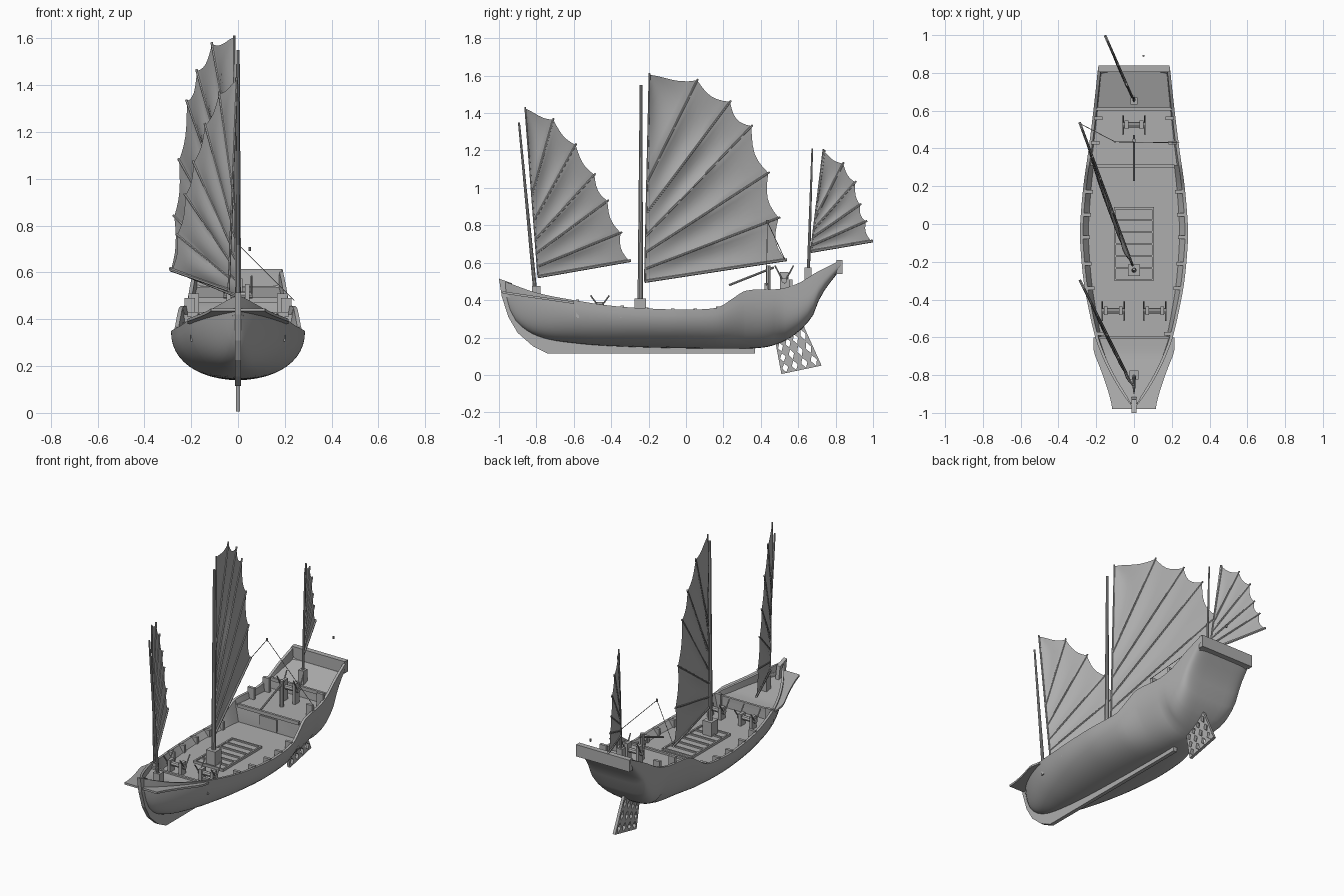
import bpy, bmesh, math
from mathutils import Vector

if "Cube" in bpy.data.objects:
    bpy.data.objects.remove(bpy.data.objects["Cube"])

wood = bpy.data.materials.new("plain grey")
wood.use_nodes = True
GREY = (0.42, 0.42, 0.42, 1)
wood.diffuse_color = GREY
wood.node_tree.nodes["Principled BSDF"].inputs["Base Color"].default_value = GREY


def finish(name, bm, smooth=False, fix=True):
    if fix:
        bmesh.ops.recalc_face_normals(bm, faces=bm.faces)
    me = bpy.data.meshes.new(name)
    bm.to_mesh(me)
    bm.free()
    ob = bpy.data.objects.new(name, me)
    bpy.context.collection.objects.link(ob)
    me.materials.append(wood)
    if smooth:
        bpy.ops.object.select_all(action='DESELECT')
        ob.select_set(True)
        bpy.context.view_layer.objects.active = ob
        bpy.ops.object.shade_smooth_by_angle(angle=math.radians(35))
    return ob


def box(name, lo, hi):
    bm = bmesh.new()
    bmesh.ops.create_cube(bm, size=1)
    for v in bm.verts:
        v.co = Vector([a + (b - a) * (c + 0.5) for a, b, c in zip(lo, hi, v.co)])
    return finish(name, bm)


def rod(name, a, b, r1, r2=None, sides=8):
    a, b = Vector(a), Vector(b)
    bm = bmesh.new()
    bmesh.ops.create_cone(bm, cap_ends=True, segments=sides, radius1=r1,
                          radius2=r1 if r2 is None else r2, depth=(b - a).length)
    turn = (b - a).to_track_quat('Z', 'Y')
    for v in bm.verts:
        v.co = turn @ v.co + (a + b) / 2
    return finish(name, bm, True)


def slab(name, outline, half):
    """Plate in the y-z plane, thick along x."""
    bm = bmesh.new()
    f = bm.faces.new([bm.verts.new((-half, y, z)) for y, z in outline])
    out = bmesh.ops.extrude_face_region(bm, geom=[f])
    for v in out["geom"]:
        if isinstance(v, bmesh.types.BMVert):
            v.co.x = half
    return finish(name, bm)


def interp(table, y):
    """Smooth curve through (y, value) points."""
    n = len(table)
    def slope(i):
        (a, p), (b, q) = table[max(i - 1, 0)], table[min(i + 1, n - 1)]
        return (q - p) / (b - a)
    y = min(max(y, table[0][0]), table[-1][0])
    i = next(k for k in range(n - 1) if y <= table[k + 1][0])
    (a, p), (b, q) = table[i], table[i + 1]
    h, t = b - a, (y - a) / (b - a)
    return ((1 + 2 * t) * (1 - t) ** 2 * p + t * t * (3 - 2 * t) * q
            + h * t * (1 - t) * ((1 - t) * slope(i) - t * slope(i + 1)))


RAIL = [(-.97, .5), (-.8, .44), (-.6, .4), (-.4, .37), (-.2, .355), (0, .35), (.17, .36),
        (.23, .395), (.32, .45), (.5, .46), (.6, .49), (.7, .55), (.83, .615)]
KEEL = [(-.97, .42), (-.92, .3), (-.8, .21), (-.6, .17), (-.3, .15), (.2, .14), (.4, .145),
        (.5, .17), (.6, .23), (.68, .32), (.72, .42), (.83, .57)]
BEAM = [(-.97, .008), (-.9, .06), (-.8, .12), (-.7, .168), (-.6, .205), (-.45, .24), (-.3, .267),
        (-.1, .285), (0, .285), (.2, .268), (.4, .24), (.6, .215), (.83, .19)]


def deck(y):
    if y < -.6:
        return .375 + max(0, -.68 - y) * .15
    if y < .31:
        return .315
    return .42 if y < .61 else .48 + (y - .61) * .3


# Hull with bulwarks and stepped decks, lofted along the length
bm = bmesh.new()
STEPS = 12
stations = sorted([-.97 + .03 * i for i in range(60)] + [-.601, -.599, .309, .311, .609, .611, .83])
rings = []
for y in stations:
    top, low, w, d = interp(RAIL, y), interp(KEEL, y), interp(BEAM, y), deck(y)
    n = 2.2 + 3 * min(1, max(0, (y - .5) / .2))
    half = [(w * (1 - .06 * (1 - f)) if f > 1 else w * math.sin(f * math.pi / 2) ** (2 / n),
             top - (top - low) * abs(math.cos(f * math.pi / 2)) ** (2 / n))
            for f in [i / STEPS for i in range(STEPS + 1)]]
    inner = .86 if -.6 < y < .31 else .92
    d = min(d, top - .005)
    half += [(max(w - .016, w * .7), top), (w * inner * .98, d)]
    loop = half + [(-x, z) for x, z in reversed(half[1:])]
    rings.append([bm.verts.new((x, y, z)) for x, z in loop])
for a, b in zip(rings, rings[1:]):
    for i in range(len(a)):
        j = (i + 1) % len(a)
        bm.faces.new((a[i], a[j], b[j], b[i]))
for end in (rings[0], rings[-1]):
    bm.faces.new(end)
finish("hull", bm, True)

# Stem, keel and transom plank
slab("stem_and_keel", [(-1, .515), (-.985, .42), (-.95, .31), (-.9, .225), (-.82, .155), (-.74, .115),
                       (.37, .115), (.37, .15), (-.6, .18), (-.8, .22), (-.9, .32), (-.93, .49)], .012)
box("transom_plank", (-.187, .805, .54), (.187, .838, .615))

# Flared planks either side of the bow
bm = bmesh.new()
for s in (-1, 1):
    strip = []
    for i in range(13):
        t = i / 12
        y = -.98 + t * .38
        out = .115 + .1 * min(1, t / .8) ** 1.3
        z = .435 - .055 * t
        inn = max(.005, interp(BEAM, y) - .01)
        strip.append([bm.verts.new((s * x, y, z + k)) for x, k in
                      ((inn, 0), (out, 0), (out, .012), (inn, .012))])
    for a, b in zip(strip, strip[1:]):
        for i in range(4):
            j = (i + 1) % 4
            bm.faces.new((a[i], a[j], b[j], b[i]))
    bm.faces.new(strip[0])
    bm.faces.new(strip[-1])
finish("bow_planks", bm)

# Frame posts along the bulwarks
for s, side in ((1, "left"), (-1, "right")):
    for y in (-.58, -.34, -.21, -.07, .05, .17, .43, .56):
        w, top = interp(BEAM, y) - .008, interp(RAIL, y)
        xs = sorted((s * w, s * (w - .045)))
        box(side + "_frame_post", (xs[0], y - .009, deck(y) - .01),
            (xs[1], y + .009, top + (.035 if y > .3 else .006)))

# Deck beams, hatch and bulkhead door
box("fore_beam", (-.185, -.61, .36), (.185, -.595, .385))
box("poop_beam", (-.215, .3, .41), (.215, .315, .432))
box("aft_beam", (-.2, .602, .47), (.2, .616, .492))
box("bulkhead_door", (-.06, .303, .32), (.06, .31, .4))
for x in (-.105, .095):
    box("hatch_side", (x, -.3, .31), (x + .01, .09, .33))
for i in range(7):
    y = -.3 + i * .063
    box("hatch_batten", (-.1, y, .31), (.1, y + .01, .33))
box("hatch_cover", (-.1, -.3, .31), (.1, .09, .321))


# Windlasses
def windlass(x, y, z, tall):
    for s in (-1, 1):
        box("windlass_post", (x + s * .04 - .01, y - .022, z - .01), (x + s * .04 + .01, y + .022, z + tall))
        for k in (-1, 1):
            rod("windlass_handle", (x + s * .058, y, z + tall * .55),
                (x + s * .058, y + k * .05, z + tall + .035), .004)
    rod("windlass_drum", (x - .062, y, z + tall * .65), (x + .062, y, z + tall * .65), .015)


windlass(-.11, -.46, .315, .075)
windlass(.11, -.46, .315, .075)
windlass(0, .525, .42, .13)

# Masts and their steps
for name, foot, head, r in (("fore", (-.8, .38), (-.893, 1.35), .011),
                            ("main", (-.245, .31), (-.24, 1.55), .015),
                            ("mizzen", (.652, .48), (.675, 1.21), .009)):
    rod(name + "_mast", (0, *foot), (0, *head), r, r * .5, 10)
    k = r * 2.1
    box(name + "_mast_step", (-k, foot[0] - k, foot[1]), (k, foot[0] + k, foot[1] + .085 + r))

# Fan-shaped battened sails
LUFF = (0, .06, .14, .22, .33, .48, 1)


def sail(name, low, high, leech, y0, lean):
    """Battens fan from the luff to the leech; the cloth bellies between them."""
    def place(p, bulge=0):
        return Vector((-lean * (p.x - y0) - bulge, p.x, p.y))
    starts = [Vector(low).lerp(Vector(high), t) for t in LUFF]
    ends = [Vector(p) for p in leech] + [Vector(high)]
    size = (ends[0] - starts[0]).length
    bm = bmesh.new()
    U, V = 8, 6
    for i in range(6):
        grid = []
        for b in range(V + 1):
            v = b / V
            arc = math.sin(math.pi * v)
            s, e = starts[i].lerp(starts[i + 1], v), ends[i].lerp(ends[i + 1], v)
            e = e.lerp(s, .045 * arc)
            grid.append([bm.verts.new(place(s.lerp(e, a / U), size * .03 * arc * math.sin(math.pi * a / U)))
                         for a in range(U + 1)])
        for p, q in zip(grid, grid[1:]):
            for a in range(U):
                bm.faces.new((p[a], p[a + 1], q[a + 1], q[a]))
    bmesh.ops.remove_doubles(bm, verts=bm.verts, dist=.0005)
    finish(name + "_sail", bm, True)
    for i, (s, e) in enumerate(zip(starts[:6], ends)):
        rod(name + "_batten", place(s), place(e + (e - s).normalized() * .008), .008 if i == 0 else .0055, sides=6)
    rod(name + "_luff_spar", place(starts[0]), place(Vector(high) + Vector((0, .008))), .005, sides=6)


sail("fore", (-.79, .525), (-.86, 1.425),
     [(-.305, .61), (-.35, .76), (-.42, .93), (-.49, 1.07), (-.59, 1.23), (-.71, 1.365)], -.87, .5)
sail("main", (-.22, .5), (-.195, 1.605),
     [(.53, .615), (.495, .84), (.44, 1.08), (.35, 1.33), (.235, 1.46), (.06, 1.575)], -.24, .37)
sail("mizzen", (.668, .66), (.735, 1.2),
     [(.99, .715), (.96, .82), (.93, .91), (.905, 1.03), (.84, 1.13), (.74, 1.195)], .65, .44)

# Rudder lattice with diamond openings
bm = bmesh.new()
A, B, C, D = [Vector((0, *p)) for p in ((.48, .165), (.63, .26), (.725, .05), (.51, .005))]


def on_rudder(u, v):
    return bm.verts.new(A.lerp(B, u).lerp(D.lerp(C, u), v))


for i in range(4):
    for j in range(3):
        at = lambda a, b: on_rudder((i + a) / 4, (j + b) / 3)
        c = [at(*p) for p in ((0, 0), (1, 0), (1, 1), (0, 1))]
        d = [at(*p) for p in ((.5, .08), (.82, .5), (.5, .92), (.18, .5))]
        for k in range(4):
            m = (k + 1) % 4
            bm.faces.new((c[k], c[m], d[k]))
            bm.faces.new((c[m], d[m], d[k]))
bmesh.ops.remove_doubles(bm, verts=bm.verts, dist=.0005)
rudder = finish("rudder", bm)
mod = rudder.modifiers.new("thickness", 'SOLIDIFY')
mod.thickness, mod.offset = .018, 0

# Tiller, rudder head, sheets and blocks
rod("tiller", (0, .23, .48), (0, .47, .575), .006)
rod("rudder_head", (0, .44, .41), (0, .44, .585), .012)
peak = (-.1, .435, .82)
rod("main_sheet", peak, (.24, .43, .48), .002, sides=5)
rod("main_sheet_tail", peak, (-.283, .53, .615), .002, sides=5)
for name, p in (("sheet_block", peak), ("mizzen_block", (.05, .89, .7))):
    rod(name, Vector(p) - Vector((0, 0, .008)), Vector(p) + Vector((0, 0, .008)), .006)
